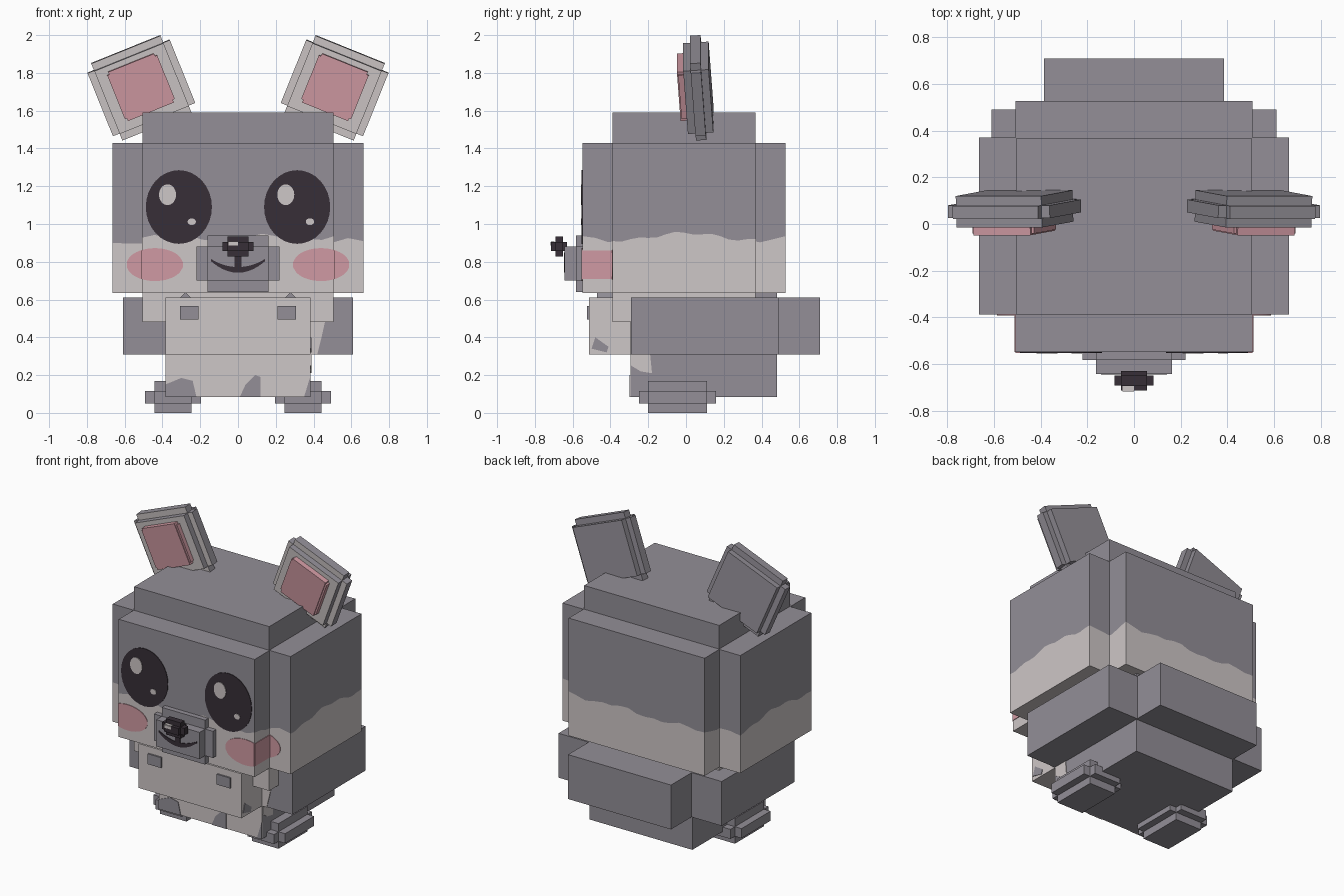
import bpy, bmesh, math
from mathutils import Matrix, Vector

cube = bpy.data.objects.get("Cube")
if cube:
    bpy.data.objects.remove(cube, do_unlink=True)


def material(name, rgb):
    lin = [((c / 255 + 0.055) / 1.055) ** 2.4 for c in rgb]
    m = bpy.data.materials.new(name)
    m.use_nodes = True
    m.diffuse_color = (*lin, 1)
    bsdf = next(n for n in m.node_tree.nodes if n.type == 'BSDF_PRINCIPLED')
    bsdf.inputs["Base Color"].default_value = (*lin, 1)
    return m


GREY = material("grey fur", (147, 143, 151))
CREAM = material("cream fur", (206, 199, 199))
PINK = material("pink", (208, 154, 163))
DARK = material("dark", (55, 47, 55))


def finish(name, bm, *mats):
    mesh = bpy.data.meshes.new(name)
    bm.to_mesh(mesh)
    bm.free()
    for m in mats:
        mesh.materials.append(m)
    ob = bpy.data.objects.new(name, mesh)
    bpy.context.collection.objects.link(ob)
    return ob


def add_box(bm, center, size, rot=Matrix()):
    mat = Matrix.Translation(center) @ rot @ Matrix.Diagonal((*size, 1))
    return bmesh.ops.create_cube(bm, size=1, matrix=mat)["verts"]


def boxes(name, mat, *ranges):
    """One object from boxes given as x, y and z ranges."""
    bm = bmesh.new()
    for r in ranges:
        add_box(bm, [(a + b) / 2 for a, b in r], [b - a for a, b in r])
    return finish(name, bm, mat)


def plate(name, pts, depth, mat, side=False):
    """Thin painted shape on a front face (x, z) or a left face (y, z)."""
    bm = bmesh.new()
    place = (lambda u, v, d: (depth + d, u, v)) if side else (lambda u, v, d: (u, depth - d, v))
    face = bm.faces.new([bm.verts.new(place(u, v, -0.002)) for u, v in pts])
    top = bmesh.ops.extrude_face_region(bm, geom=[face])["geom"]
    move = Vector(place(0, 0, 0.006)) - Vector(place(0, 0, 0))
    bmesh.ops.translate(bm, vec=move, verts=[g for g in top if isinstance(g, bmesh.types.BMVert)])
    bmesh.ops.recalc_face_normals(bm, faces=bm.faces)
    return finish(name, bm, mat)


def ellipse(cx, cz, rx, rz, n=32):
    return [(cx + rx * math.cos(math.tau * i / n), cz + rz * math.sin(math.tau * i / n)) for i in range(n)]


def ellipse_slice(cx, cz, rx, rz, x0, x1, n=14):
    xs = [x0 + (x1 - x0) * i / n for i in range(n + 1)]
    h = [rz * math.sqrt(max(0.001, 1 - ((x - cx) / rx) ** 2)) for x in xs]
    low = [(x, cz - k) for x, k in zip(xs, h)]
    return low + [(x, cz + k) for x, k in zip(xs, h)][::-1]


def wave(x, y):
    return 0.925 + 0.02 * math.cos(9 * y) + 0.012 * math.sin(13 * x) + 0.008 * math.cos(31 * (x + y))


def two_tone_box(name, x, y, z0, z1, n=16):
    """Box whose walls are cream below a wavy line and grey above it."""
    bm = bmesh.new()
    corners = [(-x, y[0]), (x, y[0]), (x, y[1]), (-x, y[1])]
    ring = []
    for (ax, ay), (bx, by) in zip(corners, corners[1:] + corners[:1]):
        ring += [(ax + (bx - ax) * i / n, ay + (by - ay) * i / n) for i in range(n)]
    rows = [[bm.verts.new((px, py, f)) for px, py, f in layer] for layer in (
        [(a, b, z0) for a, b in ring],
        [(a, b, wave(a, b)) for a, b in ring],
        [(a, b, z1) for a, b in ring])]
    for k in (0, 1):
        for i in range(len(ring)):
            j = (i + 1) % len(ring)
            f = bm.faces.new((rows[k][i], rows[k][j], rows[k + 1][j], rows[k + 1][i]))
            f.material_index = k
    bm.faces.new(rows[0][::-1])
    bm.faces.new(rows[2]).material_index = 1
    return finish(name, bm, CREAM, GREY)


# Head
two_tone_box("head_wide", 0.665, (-0.388, 0.37), 0.635, 1.43)
two_tone_box("head_deep", 0.508, (-0.548, 0.527), 0.635, 1.43)
boxes("crown", GREY, ((-0.505, 0.505), (-0.388, 0.367), (1.3, 1.59)))
boxes("chin", CREAM, ((-0.505, 0.505), (-0.388, 0.367), (0.48, 0.7)))

# Snout, nose and mouth
boxes("snout", GREY,
      ((-0.22, 0.22), (-0.582, -0.5), (0.7, 0.88)),
      ((-0.162, 0.162), (-0.642, -0.5), (0.7, 0.88)),
      ((-0.162, 0.162), (-0.582, -0.5), (0.64, 0.94)))
boxes("nose", DARK,
      ((-0.083, 0.083), (-0.692, -0.65), (0.857, 0.905)),
      ((-0.055, 0.055), (-0.692, -0.65), (0.828, 0.935)),
      ((-0.055, 0.055), (-0.714, -0.63), (0.857, 0.905)))
boxes("nose_shine", CREAM,
      ((-0.05, 0), (-0.718, -0.712), (0.885, 0.904)),
      ((-0.05, 0), (-0.714, -0.695), (0.903, 0.908)))
steps = [i / 8 for i in range(-8, 9)]
smile = [(0.142 * t, 0.742 + 0.06 * t * t) for t in steps]
smile += [(0.142 * t, 0.772 + 0.042 * t * t) for t in reversed(steps)]
plate("mouth", smile, -0.642, DARK)
plate("mouth_stem", [(-0.018, 0.765), (0.018, 0.765), (0.018, 0.85), (-0.018, 0.85)], -0.643, DARK)

for s, tag in ((1, "left"), (-1, "right")):
    # Eyes and cheeks
    ex = 0.313 * s
    plate("eye_" + tag, ellipse(ex, 1.09, 0.175, 0.195), -0.548, DARK)
    plate("eye_shine_" + tag, ellipse(ex - 0.06, 1.155, 0.045, 0.055), -0.552, CREAM)
    plate("eye_glint_" + tag, ellipse(ex + 0.068, 1.012, 0.022, 0.018), -0.552, CREAM)
    for part, depth, x0, x1 in (("inner", -0.548, 0.292, 0.508), ("outer", -0.388, 0.508, 0.588)):
        pts = [(s * u, v) for u, v in ellipse_slice(0.44, 0.785, 0.15, 0.087, x0, x1)]
        plate(f"cheek_{part}_{tag}", pts, depth, PINK)
    boxes("cheek_side_" + tag, PINK,
          (sorted((s * 0.506, s * 0.512)), (-0.548, -0.388), (0.709, 0.861)))

    # Ears: crossed slabs, cream on the front, with a pink inset
    rot = Matrix.Rotation(s * math.radians(22), 4, 'Y') @ Matrix.Rotation(math.radians(4), 4, 'X')
    mid = Vector((0.512 * s, 0.065, 1.721))
    bm = bmesh.new()
    for size in ((0.47, 0.055, 0.36), (0.395, 0.055, 0.44), (0.395, 0.135, 0.36)):
        add_box(bm, mid, size, rot)
    bm.normal_update()
    for f in bm.faces:
        f.material_index = int(f.normal.y < -0.7)
    finish("ear_" + tag, bm, GREY, CREAM)
    bm = bmesh.new()
    for size in ((0.285, 0.05, 0.25), (0.262, 0.062, 0.28)):
        add_box(bm, mid + rot @ Vector((0, -0.072, 0.01)), size, rot)
    finish("inner_ear_" + tag, bm, PINK)

    # Arms and paws
    bm = bmesh.new()
    add_box(bm, (0.278 * s, -0.43, 0.575), (0.09, 0.08, 0.09), Matrix.Rotation(math.pi / 4, 4, 'Y'))
    add_box(bm, (0.258 * s, -0.48, 0.53), (0.1, 0.088, 0.07))
    finish("arm_" + tag, bm, GREY)

    # Feet
    wide, narrow = sorted((0.197 * s, 0.492 * s)), sorted((0.245 * s, 0.443 * s))
    boxes("foot_" + tag, GREY,
          (narrow, (-0.2, 0.11), (0, 0.17)),
          (wide, (-0.2, 0.11), (0.05, 0.115)),
          (narrow, (-0.248, 0.158), (0.05, 0.115)))

# Body
boxes("torso", GREY, ((-0.385, 0.385), (-0.29, 0.482), (0.085, 0.66)))
boxes("hips", GREY, ((-0.61, 0.61), (-0.29, 0.49), (0.31, 0.61)))
boxes("rump", GREY, ((-0.385, 0.385), (-0.28, 0.71), (0.31, 0.61)))
boxes("belly", CREAM, ((-0.385, 0.385), (-0.513, -0.285), (0.31, 0.61)))

# Fur patches on the lower body
plate("belly_fur", [(-0.385, 0.085), (0.385, 0.085), (0.385, 0.31), (-0.385, 0.31)], -0.29, CREAM)
plate("patch_right", [(-0.385, 0.085), (-0.22, 0.085), (-0.24, 0.17), (-0.3, 0.185), (-0.385, 0.15)],
      -0.294, GREY)
plate("patch_middle", [(0.01, 0.085), (0.12, 0.085), (0.12, 0.19), (0.09, 0.2), (0.04, 0.15)],
      -0.294, GREY)
plate("patch_left", [(0.35, 0.085), (0.385, 0.085), (0.385, 0.2)], -0.294, GREY)
plate("hip_fur", [(0.385, 0.31), (0.42, 0.31), (0.44, 0.39), (0.46, 0.48), (0.46, 0.61), (0.385, 0.61)],
      -0.29, CREAM)
plate("side_fur", [(-0.29, 0.25), (-0.24, 0.22), (-0.18, 0.21), (-0.19, 0.31), (-0.29, 0.31)],
      0.385, CREAM, side=True)
plate("side_patch", [(-0.5, 0.34), (-0.42, 0.32), (-0.41, 0.35), (-0.48, 0.4)], 0.385, GREY, side=True)
